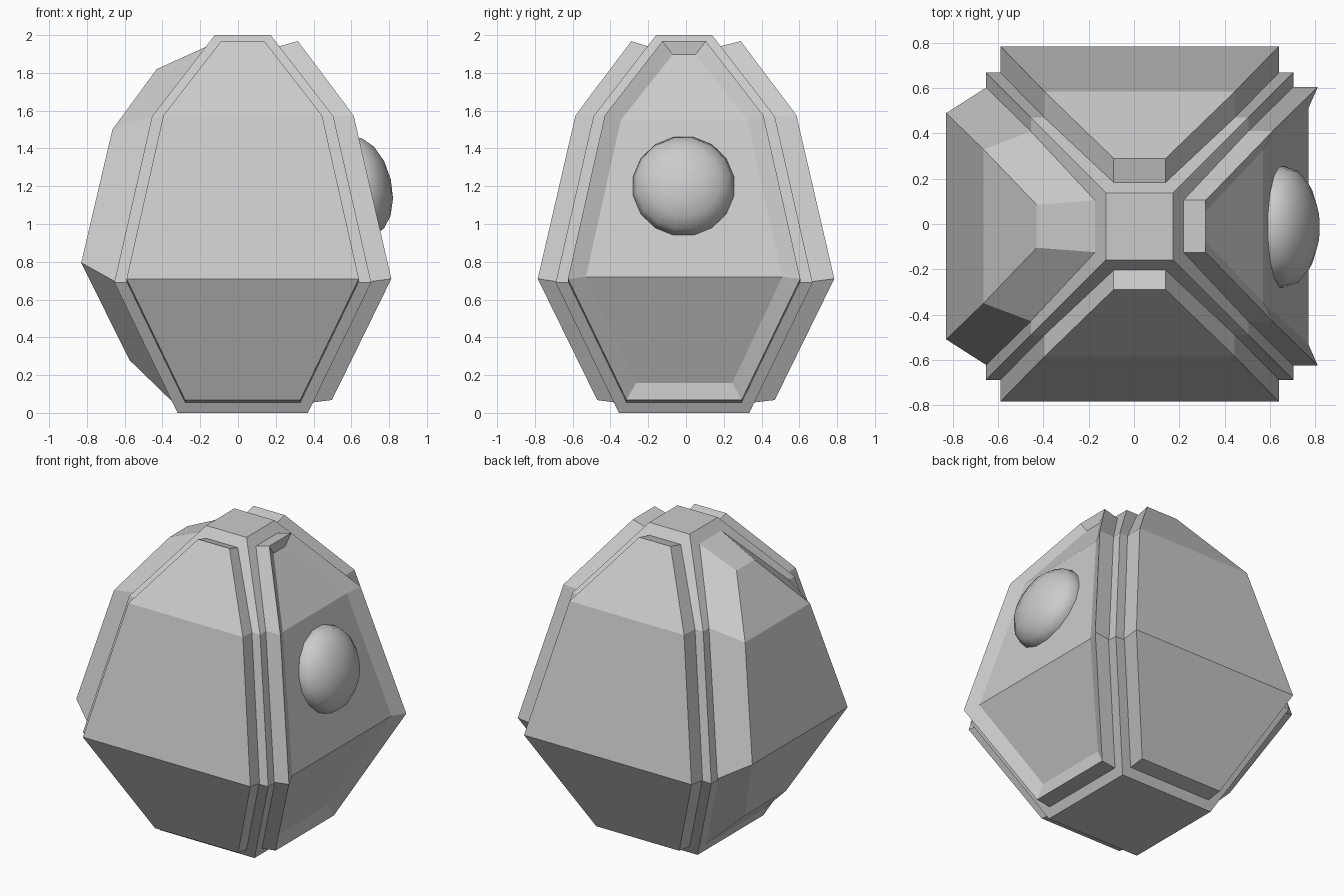
import bpy, bmesh, math
from mathutils import Matrix, Vector

if "Cube" in bpy.data.objects:
    bpy.data.objects.remove(bpy.data.objects["Cube"])

CX, CY = 0.025, -0.01          # axis of the square core


def finish(name, bm):
    bmesh.ops.recalc_face_normals(bm, faces=bm.faces)
    mesh = bpy.data.meshes.new(name)
    bm.to_mesh(mesh)
    bm.free()
    obj = bpy.data.objects.new(name, mesh)
    bpy.context.collection.objects.link(obj)
    return obj


def bridge(bm, a, b):
    n = len(a)
    for i in range(n):
        j = (i + 1) % n
        bm.faces.new((a[i], a[j], b[j], b[i]))


# Square faceted core: (z, half width)
bm = bmesh.new()
rings = []
for z, h in ((0, 0.345), (0.69, 0.68), (1.57, 0.48), (2.0, 0.148)):
    rings.append([bm.verts.new((CX + sx * h, CY + sy * h, z))
                  for sx, sy in ((1, 1), (-1, 1), (-1, -1), (1, -1))])
for a, b in zip(rings, rings[1:]):
    bridge(bm, a, b)
bm.faces.new(rings[0])
bm.faces.new(rings[-1])
finish("core", bm)


# Panel made of nested outlines; each outline lists (z, distance out, half width)
def panel(name, angle, layers):
    a = math.radians(angle)
    n = Vector((math.cos(a), math.sin(a), 0))
    t = Vector((-math.sin(a), math.cos(a), 0))
    bm = bmesh.new()
    loops = []
    for prof in layers:
        pts = [(z, d, w) for z, d, w in prof] + [(z, d, -w) for z, d, w in reversed(prof)]
        loops.append([bm.verts.new(Vector((CX, CY, z)) + n * d + t * w) for z, d, w in pts])
    for p, q in zip(loops, loops[1:]):
        bridge(bm, p, q)
    for loop in (loops[0], loops[-1]):
        for i in range(3):
            bm.faces.new((loop[i], loop[i + 1], loop[6 - i], loop[7 - i]))
    return finish(name, bm)


base = [(0.055, 0.368, 0.305), (0.695, 0.675, 0.615), (1.57, 0.478, 0.42), (1.94, 0.19, 0.115)]


def raised(out):
    return [(0.068, 0.36 + out, 0.305), (0.71, 0.675 + out, 0.615),
            (1.575, 0.475 + out, 0.42), (1.968, 0.18 + out, 0.115)]


# Plain raised panels on front and back
panel("front_panel", -90, [base, raised(0.10)])
panel("back_panel", 90, [base, raised(0.12)])

# Right panel with a dished recess
recess = [(0.158, 0.465, 0.255), (0.72, 0.745, 0.52), (1.55, 0.545, 0.335), (1.897, 0.285, 0.06)]
panel("right_panel", 0, [base, raised(0.112), recess])

# Left panel with wide chamfers
bulge = [(0.28, 0.60, 0.22), (0.795, 0.855, 0.50), (1.50, 0.69, 0.34), (1.82, 0.455, 0.095)]
panel("left_panel", 180, [base, bulge])

# Flattened dome lying on the recessed panel, tilted with its slope
bm = bmesh.new()
bmesh.ops.create_uvsphere(bm, u_segments=16, v_segments=8, radius=1)
m = (Matrix.Translation((0.655, -0.013, 1.2))
     @ Matrix.Rotation(math.radians(90 - 13.5), 4, 'Y')
     @ Matrix.Diagonal((0.272, 0.272, 0.158, 1))
     @ Matrix.Rotation(math.pi / 16, 4, 'Z'))
bmesh.ops.transform(bm, matrix=m, verts=bm.verts)
for f in bm.faces:
    f.smooth = True
finish("dome", bm)
